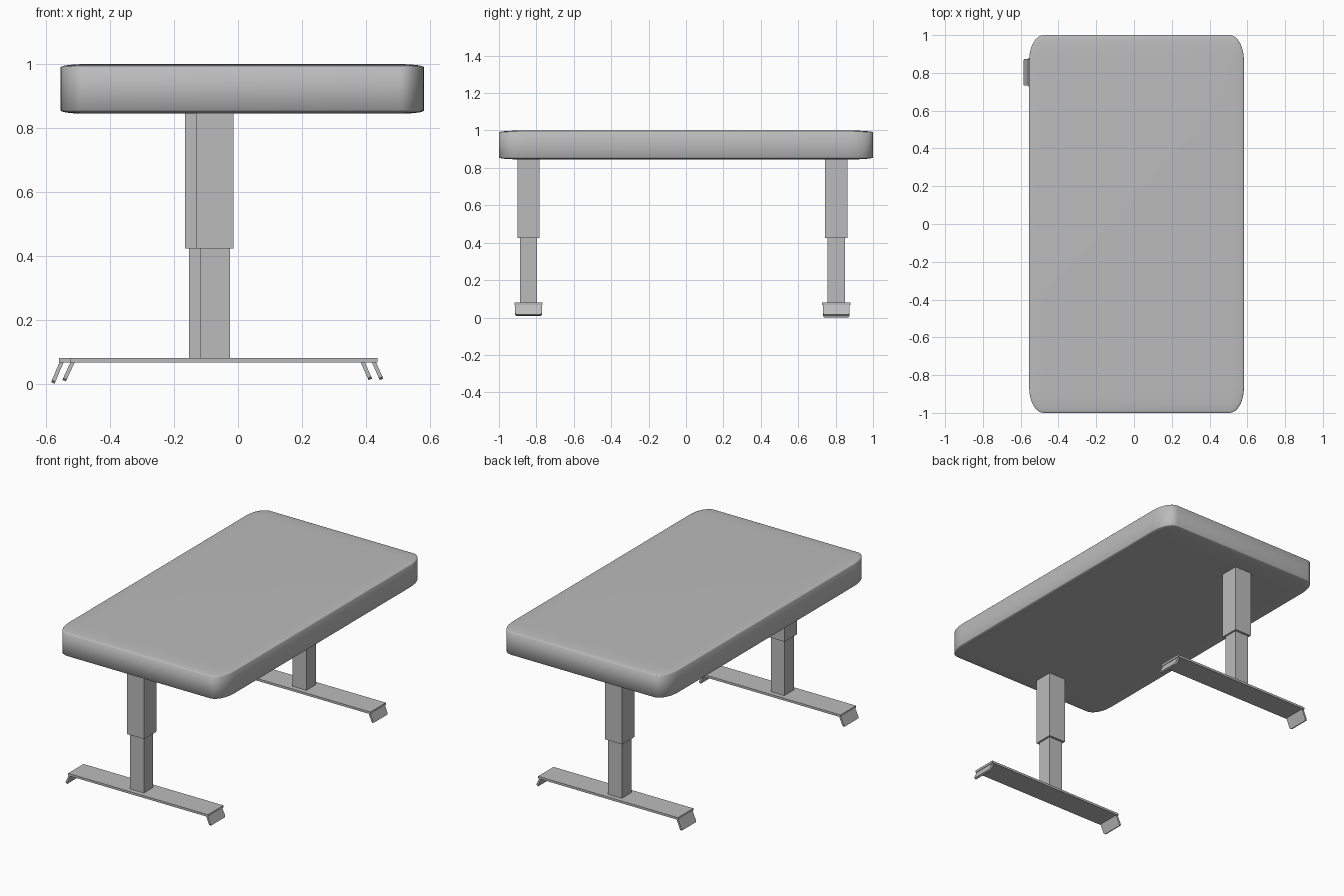
import bpy, bmesh
from mathutils import Vector

if "Cube" in bpy.data.objects:
    bpy.data.objects.remove(bpy.data.objects["Cube"])

grey = bpy.data.materials.new("plain_grey")
grey.diffuse_color = (0.5, 0.5, 0.5, 1)
grey.use_nodes = True
grey.node_tree.nodes["Principled BSDF"].inputs["Base Color"].default_value = grey.diffuse_color


def finish(name, bm, smooth=False):
    bmesh.ops.recalc_face_normals(bm, faces=bm.faces)
    for f in bm.faces:
        f.smooth = smooth
    mesh = bpy.data.meshes.new(name)
    bm.to_mesh(mesh)
    bm.free()
    mesh.materials.append(grey)
    ob = bpy.data.objects.new(name, mesh)
    bpy.context.collection.objects.link(ob)
    return ob


def block(name, x, y, z, round_edges=0):
    """Box between x, y and z limits; rounding is a share of each side length."""
    bm = bmesh.new()
    bmesh.ops.create_cube(bm, size=1)
    if round_edges:
        bmesh.ops.bevel(bm, geom=bm.edges[:], offset=round_edges, segments=8,
                        profile=0.5, affect='EDGES')
    bmesh.ops.scale(bm, vec=(x[1] - x[0], y[1] - y[0], z[1] - z[0]), verts=bm.verts)
    bmesh.ops.translate(bm, vec=(sum(x) / 2, sum(y) / 2, sum(z) / 2), verts=bm.verts)
    return finish(name, bm, bool(round_edges))


def flange(name, top, bottom, y):
    """Slanted end plate with small chamfers on its lower corners."""
    cut, thick = 0.007, 0.012
    t, b = Vector((top[0], 0, top[1])), Vector((bottom[0], 0, bottom[1]))
    down = (b - t).normalized()
    side = Vector((-down.z, 0, down.x)) * thick / 2
    k = b - down * cut
    outline = [(t, y[0]), (k, y[0]), (b, y[0] + cut),
               (b, y[1] - cut), (k, y[1]), (t, y[1])]
    bm = bmesh.new()
    face = bm.faces.new([bm.verts.new(p - side + Vector((0, v, 0))) for p, v in outline])
    ext = bmesh.ops.extrude_face_region(bm, geom=[face])
    moved = [g for g in ext["geom"] if isinstance(g, bmesh.types.BMVert)]
    bmesh.ops.translate(bm, vec=side * 2, verts=moved)
    return finish(name, bm)


# Thick rounded table top
block("table_top", (-0.555, 0.582), (-1, 1), (0.845, 1.0), 0.067)

# Telescopic legs on flat feet; the rear leg is shifted sideways
for end, cx, cy, drop in (("front", -0.072, -0.842, 0.007), ("rear", -0.107, 0.803, 0.0)):
    block(end + "_upper_column", (cx - 0.058, cx + 0.058), (cy - 0.06, cy + 0.06), (0.424, 0.85))
    block(end + "_lower_column", (cx - 0.047, cx + 0.047), (cy - 0.046, cy + 0.046), (0.075, 0.43))
    block(end + "_foot_bar", (cx - 0.453, cx + 0.508), (cy - 0.076, cy + 0.076), (0.067, 0.081))
    width = (cy - 0.071, cy + 0.071)
    flange(end + "_left_flange", (cx - 0.444, 0.07), (cx - 0.472, 0.003 + drop), width)
    flange(end + "_right_flange", (cx + 0.496, 0.07), (cx + 0.521, 0.014), width)
